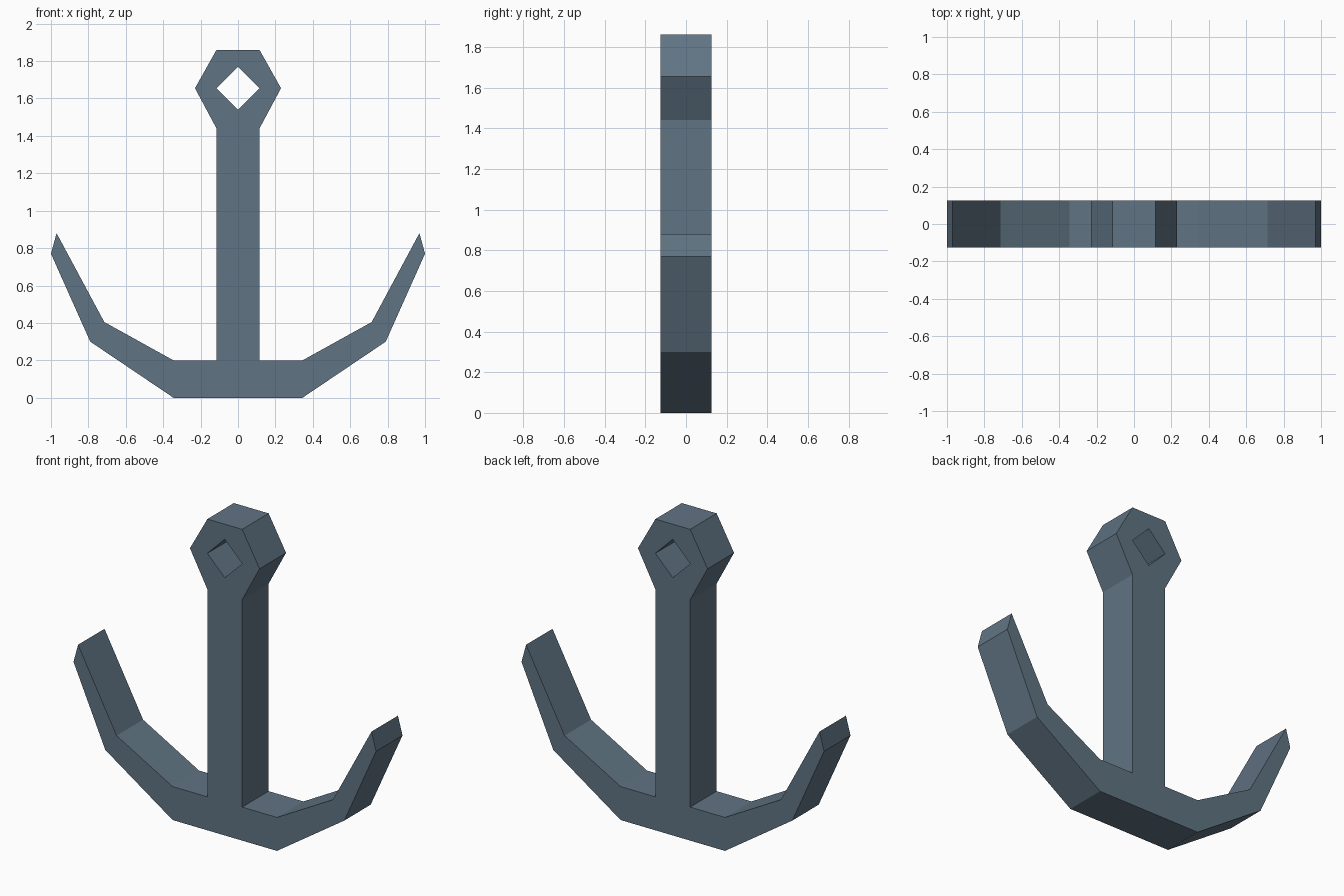
import bpy
import bmesh

cube = bpy.data.objects.get("Cube")
if cube:
    bpy.data.objects.remove(cube, do_unlink=True)

HALF_DEPTH = 0.125

# Single painted-metal colour
steel = bpy.data.materials.new("blue_grey_steel")
steel.use_nodes = True
colour = (0.117, 0.174, 0.227, 1)
steel.diffuse_color = colour
steel.node_tree.nodes["Principled BSDF"].inputs["Base Color"].default_value = colour

# Half outlines (x, z) of the three sections, from the centre line outwards
arm = [(0, 0), (0.345, 0), (0.79, 0.3), (1, 0.77), (0.97, 0.88),
       (0.715, 0.405), (0.345, 0.2)]
shank = [(0.115, 0.2), (0.115, 1.44)]
ring = [(0.23, 1.655), (0.115, 1.86), (0, 1.86)]
eye = [(0, 1.77), (0.115, 1.655), (0, 1.54)]


def mirrored_slab(name, outline):
    """Extrude a half outline along y and mirror it across x = 0."""
    bm = bmesh.new()
    front = bm.faces.new([bm.verts.new((x, -HALF_DEPTH, z)) for x, z in outline])
    new = bmesh.ops.extrude_face_region(bm, geom=[front], use_keep_orig=True)["geom"]
    bmesh.ops.translate(bm, vec=(0, 2 * HALF_DEPTH, 0),
                        verts=[v for v in new if isinstance(v, bmesh.types.BMVert)])
    bmesh.ops.recalc_face_normals(bm, faces=bm.faces)
    # Open the centre line so that both halves join
    seam = [f for f in bm.faces if all(abs(v.co.x) < 1e-5 for v in f.verts)]
    bmesh.ops.delete(bm, geom=seam, context='FACES_ONLY')
    mesh = bpy.data.meshes.new(name)
    bm.to_mesh(mesh)
    bm.free()
    mesh.materials.append(steel)
    obj = bpy.data.objects.new(name, mesh)
    bpy.context.collection.objects.link(obj)
    mirror = obj.modifiers.new("mirror", 'MIRROR')
    mirror.use_clip = True
    return obj


# Arms, shank and ring form one continuous casting
mirrored_slab("anchor_body", arm + shank + ring + eye)
